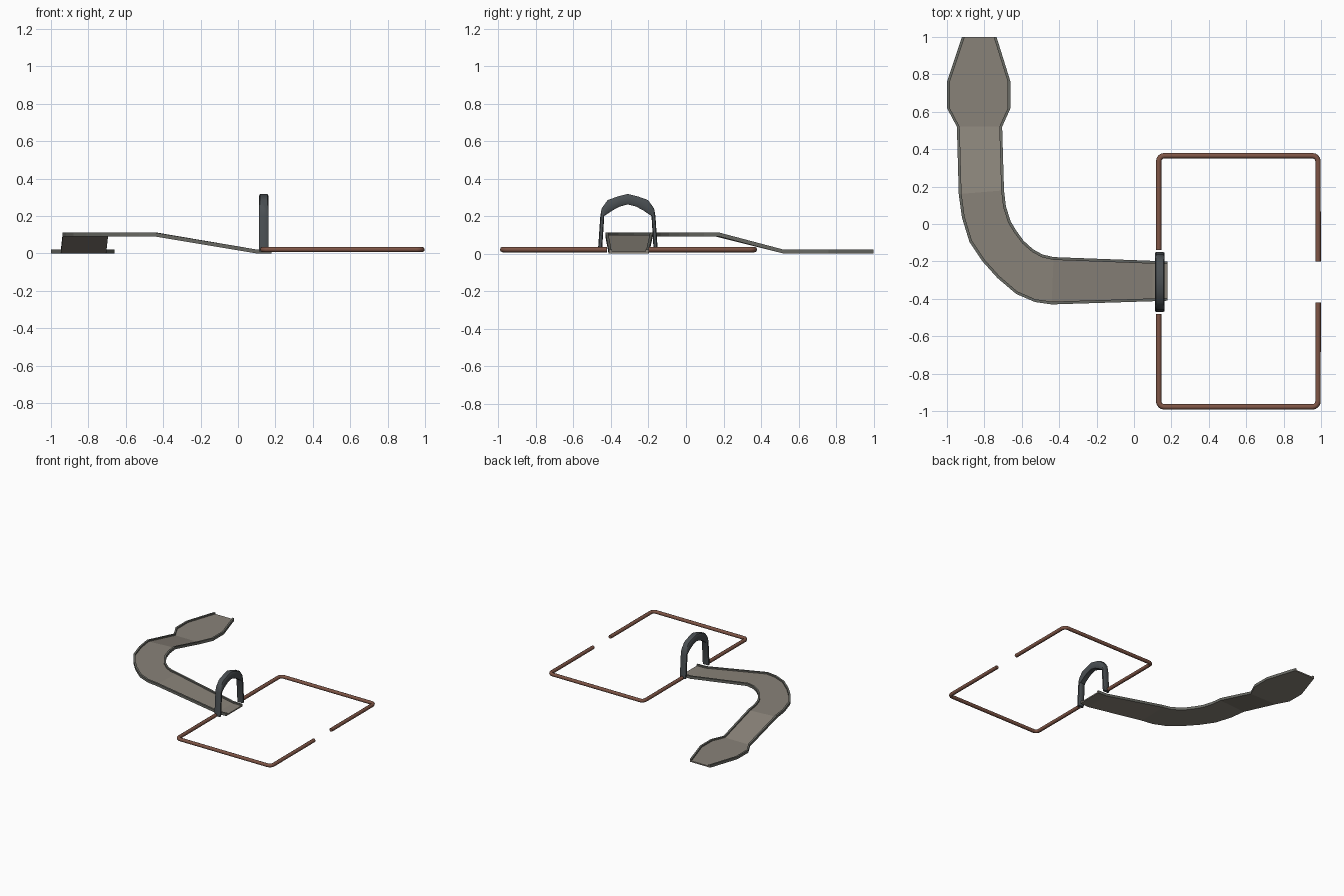
import bpy, bmesh, math
from mathutils import Vector

cube = bpy.data.objects.get("Cube")
if cube:
    bpy.data.objects.remove(cube)


def material(name, rgb):
    m = bpy.data.materials.new(name)
    m.use_nodes = True
    m.diffuse_color = (*rgb, 1)
    bsdf = next(n for n in m.node_tree.nodes if n.type == 'BSDF_PRINCIPLED')
    bsdf.inputs["Base Color"].default_value = (*rgb, 1)
    return m


paving = material("warm grey paving", (0.25, 0.225, 0.19))
edging = material("dull grey edging", (0.14, 0.142, 0.125))
slate = material("dark slate", (0.068, 0.078, 0.085))
copper = material("reddish brown", (0.21, 0.09, 0.06))


def select_only(obj):
    bpy.ops.object.select_all(action='DESELECT')
    obj.select_set(True)
    bpy.context.view_layer.objects.active = obj


def loft(name, rings, mats, face_rule=None):
    """Skin closed rings of points into a capped solid."""
    bm = bmesh.new()
    loops = [[bm.verts.new(p) for p in ring] for ring in rings]
    n = len(loops[0])
    for a, b in zip(loops, loops[1:]):
        for i in range(n):
            j = (i + 1) % n
            f = bm.faces.new((a[i], a[j], b[j], b[i]))
            if face_rule:
                f.material_index = face_rule(i)
    bm.faces.new(loops[0])
    bm.faces.new(loops[-1])
    bmesh.ops.recalc_face_normals(bm, faces=bm.faces)
    mesh = bpy.data.meshes.new(name)
    bm.to_mesh(mesh)
    bm.free()
    for m in mats:
        mesh.materials.append(m)
    obj = bpy.data.objects.new(name, mesh)
    bpy.context.collection.objects.link(obj)
    return obj


# Walkway: outer edge, inner edge, base height at each station
stations = [
    ((0.18, -0.41), (0.18, -0.2), 0),
    ((0.1, -0.413), (0.1, -0.197), 0),
    ((-0.44, -0.43), (-0.43, -0.177), 0.09),
    ((-0.53, -0.417), (-0.49, -0.163), 0.09),
    ((-0.63, -0.374), (-0.54, -0.135), 0.09),
    ((-0.73, -0.289), (-0.59, -0.09), 0.09),
    ((-0.81, -0.2), (-0.63, -0.035), 0.09),
    ((-0.88, -0.095), (-0.66, 0.015), 0.09),
    ((-0.92, 0.035), (-0.685, 0.095), 0.09),
    ((-0.937, 0.16), (-0.695, 0.18), 0.09),
    ((-0.947, 0.52), (-0.705, 0.52), 0),
    ((-1, 0.62), (-0.66, 0.62), 0),
    ((-1, 0.76), (-0.66, 0.76), 0),
    ((-0.92, 1), (-0.735, 1), 0),
]
RIM, FLOOR, TOP = 0.015, 0.01, 0.021


def walkway_ring(outer, inner, z):
    o, i = Vector((*outer, z)), Vector((*inner, z))
    step = (i - o).normalized() * RIM
    up, low = Vector((0, 0, TOP)), Vector((0, 0, FLOOR))
    return [o, o + up, o + step + up, o + step + low,
            i - step + low, i - step + up, i + up, i]


# Floor and underside are paving, kerbs are edging
loft("walkway", [walkway_ring(*s) for s in stations], [paving, edging],
     lambda i: 0 if i in (3, 7) else 1)

# Gate arch: outer and inner outline of one half, then mirrored
MID_Y, GATE_X, HALF = -0.31, 0.138, 0.026
half_arch = [
    ((-0.16, 0.01), (-0.138, 0.01)),
    ((-0.147, 0.2), (-0.126, 0.2)),
    ((-0.14, 0.24), (-0.114, 0.208)),
    ((-0.108, 0.285), (-0.085, 0.228)),
    ((-0.055, 0.304), (-0.045, 0.25)),
    ((0, 0.318), (0, 0.262)),
]
arch = half_arch + [((-o[0], o[1]), (-i[0], i[1])) for o, i in half_arch[-2::-1]]


def arch_ring(outer, inner):
    o = Vector((GATE_X, MID_Y + outer[0], outer[1]))
    i = Vector((GATE_X, MID_Y + inner[0], inner[1]))
    mid, depth = (o + i) / 2, (o - i) / 2
    side = Vector((HALF, 0, 0))
    shape = [(1, 0.6), (0.75, 1), (-0.75, 1), (-1, 0.6)]
    shape += [(-a, -b) for a, b in shape]
    return [mid + side * a + depth * b for a, b in shape]


gate = loft("gate_arch", [arch_ring(*s) for s in arch], [slate])
select_only(gate)
bpy.ops.object.shade_smooth_by_angle(angle=math.radians(40))

# Boundary rail: two U-shaped bars with rounded corners
LEFT, RIGHT, RAIL_Z, RAIL_R, CORNER = 0.132, 0.984, 0.021, 0.0145, 0.03


def rail(name, y_gate, y_far, y_gap):
    s = 1 if y_far > y_gate else -1
    pts = [(LEFT, y_gate)]
    for cx, start in ((LEFT + CORNER, math.pi), (RIGHT - CORNER, math.pi / 2)):
        for k in range(5):
            a = start - k * math.pi / 8
            pts.append((cx + CORNER * math.cos(a),
                        y_far + s * CORNER * (math.sin(a) - 1)))
    pts.append((RIGHT, y_gap))
    curve = bpy.data.curves.new(name, 'CURVE')
    curve.dimensions = '3D'
    curve.bevel_depth = RAIL_R
    curve.bevel_resolution = 2
    curve.use_fill_caps = True
    spline = curve.splines.new('POLY')
    spline.points.add(len(pts) - 1)
    for p, (x, y) in zip(spline.points, pts):
        p.co = (x, y, RAIL_Z, 1)
    curve.materials.append(copper)
    obj = bpy.data.objects.new(name, curve)
    bpy.context.collection.objects.link(obj)
    select_only(obj)
    bpy.ops.object.convert(target='MESH')
    bpy.ops.object.shade_smooth_by_angle(angle=math.radians(50))


rail("back_rail", -0.14, 0.365, -0.2)
rail("front_rail", -0.48, -0.978, -0.42)
